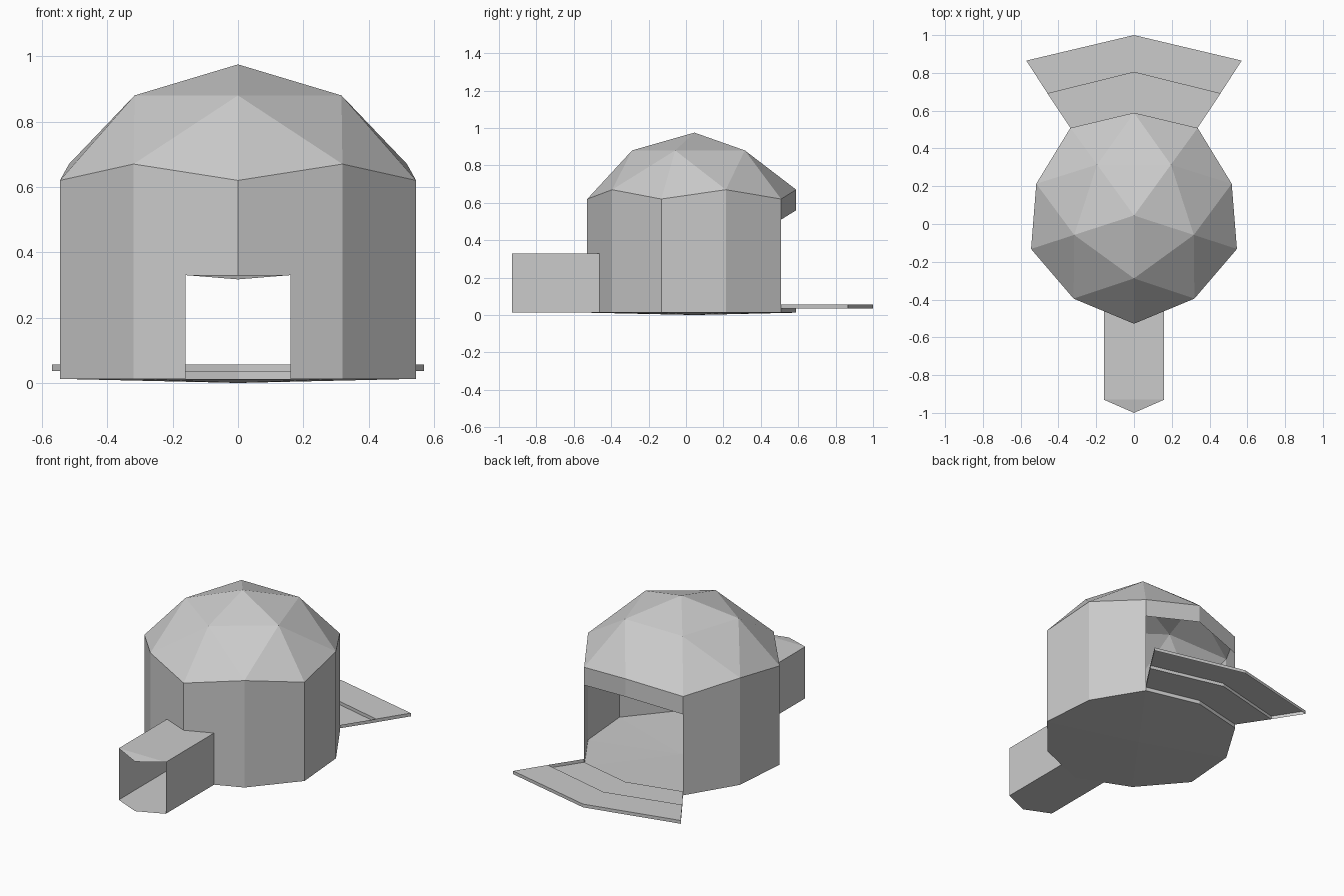
import bpy, bmesh
from math import sin, cos, pi

if "Cube" in bpy.data.objects:
    bpy.data.objects.remove(bpy.data.objects["Cube"])

CY = 0.045            # y of the dome axis
BASE = 0.0125         # floor level at the walls
SILL = 0.33           # tunnel height


def make(name, faces):
    """Build one object of flat faces from lists of corner points."""
    bm = bmesh.new()
    for f in faces:
        bm.faces.new([bm.verts.new(p) for p in f])
    bmesh.ops.remove_doubles(bm, verts=bm.verts, dist=1e-4)
    bmesh.ops.recalc_face_normals(bm, faces=bm.faces)
    me = bpy.data.meshes.new(name)
    bm.to_mesh(me)
    bm.free()
    ob = bpy.data.objects.new(name, me)
    bpy.context.collection.objects.link(ob)
    return ob


def mirror(faces):
    return faces + [[(-x, y, z) for x, y, z in reversed(f)] for f in faces]


def polar(r, step, z):
    """Point on a ring; step counts tenths of a turn from the front."""
    a = step * pi / 5
    return (r * sin(a), CY - r * cos(a), z)


def at(p, z):
    return (p[0], p[1], z)


# Geodesic dome: apex, ring of five, eave ring of ten
apex = (0, CY, 0.975)
ring = [polar(0.333, 2 * i, 0.88) for i in range(5)]
eave = [polar(0.573, i, 0.62) if i % 2 == 0 else polar(0.544, i, 0.67)
        for i in range(10)]
dome = []
for i in range(5):
    a, b = ring[i], ring[(i + 1) % 5]
    prev, vert, mid = eave[2 * i - 1], eave[2 * i], eave[2 * i + 1]
    dome += [[apex, a, b], [a, prev, vert], [a, vert, mid], [a, mid, b]]
make("dome_roof", dome)

# Walls: front panels notched for the tunnel, back bay open below a lintel
W = 0.16
t = W / eave[1][0]
jamb = (W, eave[0][1] + t * (eave[1][1] - eave[0][1]), BASE)
walls = [[jamb, at(eave[1], BASE), eave[1], eave[0], at(eave[0], SILL), at(jamb, SILL)]]
for i in (1, 2, 3):
    p, q = eave[i], eave[i + 1]
    walls.append([at(p, BASE), at(q, BASE), q, p])
make("walls", mirror(walls))
p, q = eave[4], eave[5]
make("door_lintel", mirror([[at(p, p[2] - 0.11), at(q, q[2] - 0.11), q, p]]))

# Shallow floor
make("floor", [[at(eave[i], BASE), at(eave[(i + 1) % 10], BASE), (0, CY, 0)]
               for i in range(10)])

# Entrance tunnel: sides, roof with drooping peak, floor
nose = (W, -0.93, BASE)
L = (-W, -0.93, SILL)
half = [
    [jamb, nose, at(nose, SILL), at(jamb, SILL)],
    [(0, -0.93, SILL), at(nose, SILL), at(jamb, SILL), at(eave[0], SILL)],
    [(0, -1, BASE), nose, jamb, at(eave[0], BASE)],
]
make("tunnel", mirror(half))
make("tunnel_peak", [[L, (0, -1, 0.317), at(nose, SILL)]])

# Fan-shaped steps rising outwards behind the back opening
LOW, HIGH = 0.036, 0.056
rows = [(at(eave[4], 0), at(eave[5], 0)),
        ((0.457, 0.69, 0), (0, 0.803, 0)),
        ((0.57, 0.865, 0), (0, 1.0, 0))]


def riser(row, z0, z1):
    c, m = row
    return [at(c, z0), at(m, z0), at(m, z1), at(c, z1)]


def tread(r0, r1, z):
    return [at(r0[0], z), at(r1[0], z), at(r1[1], z), at(r0[1], z)]


steps = [riser(rows[0], BASE, LOW), tread(rows[0], rows[1], LOW),
         riser(rows[1], LOW, HIGH), tread(rows[1], rows[2], HIGH),
         riser(rows[2], LOW, HIGH)]
for r0, r1 in zip(rows, rows[1:]):
    steps.append([at(r0[0], LOW), at(r1[0], LOW), at(r1[0], HIGH), at(r0[0], HIGH)])
make("back_steps", mirror(steps))
